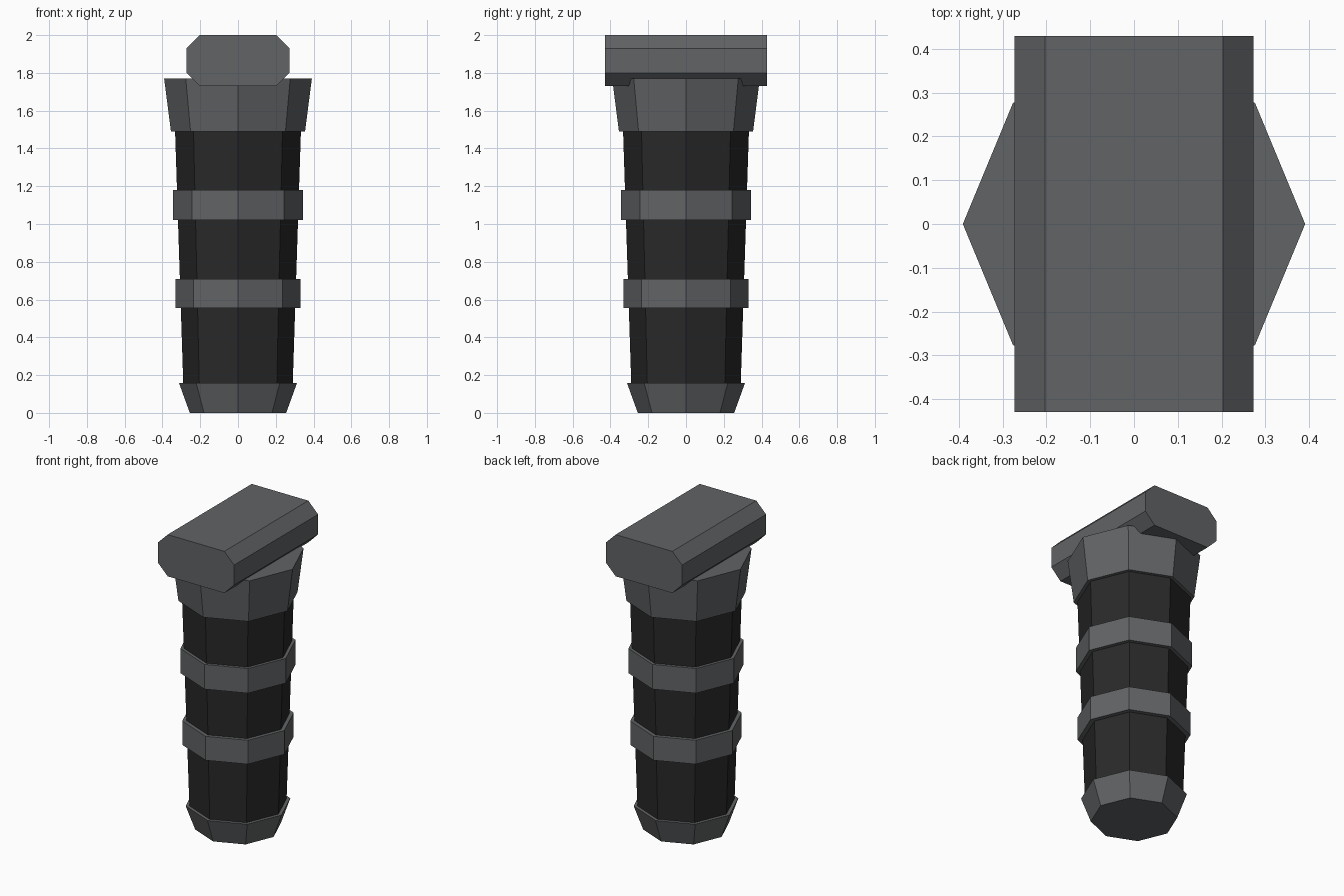
import bpy, bmesh, math

cube = bpy.data.objects.get("Cube")
if cube:
    bpy.data.objects.remove(cube)


def material(name, rgb):
    m = bpy.data.materials.new(name)
    m.use_nodes = True
    m.diffuse_color = (*rgb, 1)
    m.node_tree.nodes["Principled BSDF"].inputs["Base Color"].default_value = (*rgb, 1)
    return m


metal = material("gunmetal grey", (0.12, 0.125, 0.13))
leather = material("black wrap", (0.022, 0.022, 0.022))


def finish(name, bm, mat):
    bmesh.ops.recalc_face_normals(bm, faces=bm.faces)
    mesh = bpy.data.meshes.new(name)
    bm.to_mesh(mesh)
    bm.free()
    mesh.materials.append(mat)
    obj = bpy.data.objects.new(name, mesh)
    bpy.context.collection.objects.link(obj)
    return obj


def octagon_section(name, z0, z1, r0, r1, mat):
    """Tapered eight-sided section with corners on the axes."""
    bm = bmesh.new()
    loops = [[bm.verts.new((r * math.cos(i * math.pi / 4), r * math.sin(i * math.pi / 4), z))
              for i in range(8)] for r, z in ((r0, z0), (r1, z1))]
    for loop in loops:
        bm.faces.new(loop)
    for i in range(8):
        j = (i + 1) % 8
        bm.faces.new((loops[0][i], loops[0][j], loops[1][j], loops[1][i]))
    return finish(name, bm, mat)


# Handle: wrapped grip with pommel, two bands and a flared collar
octagon_section("grip", 0.1, 1.55, 0.288, 0.335, leather)
octagon_section("pommel", 0, 0.157, 0.255, 0.312, metal)
octagon_section("lower_band", 0.555, 0.71, 0.332, 0.332, metal)
octagon_section("upper_band", 1.02, 1.18, 0.343, 0.343, metal)
octagon_section("collar", 1.49, 1.77, 0.355, 0.391, metal)

# Crossbar: chamfered bar running front to back
W, D, LOW, HIGH, C = 0.273, 0.43, 1.73, 2.0, 0.07
bm = bmesh.new()
half = [(W - C, LOW), (W, LOW + C), (W, HIGH - C), (W - C, HIGH)]
outline = half + [(-x, z) for x, z in reversed(half)]
front = bm.faces.new([bm.verts.new((x, -D, z)) for x, z in outline])
back = bmesh.ops.extrude_face_region(bm, geom=[front])["geom"]
bmesh.ops.translate(bm, vec=(0, 2 * D, 0),
                    verts=[g for g in back if isinstance(g, bmesh.types.BMVert)])
if not any(len(f.verts) == 8 and f.calc_center_median().y < 0 for f in bm.faces):
    bm.faces.new([v for v in front.verts])
finish("crossbar", bm, metal)
